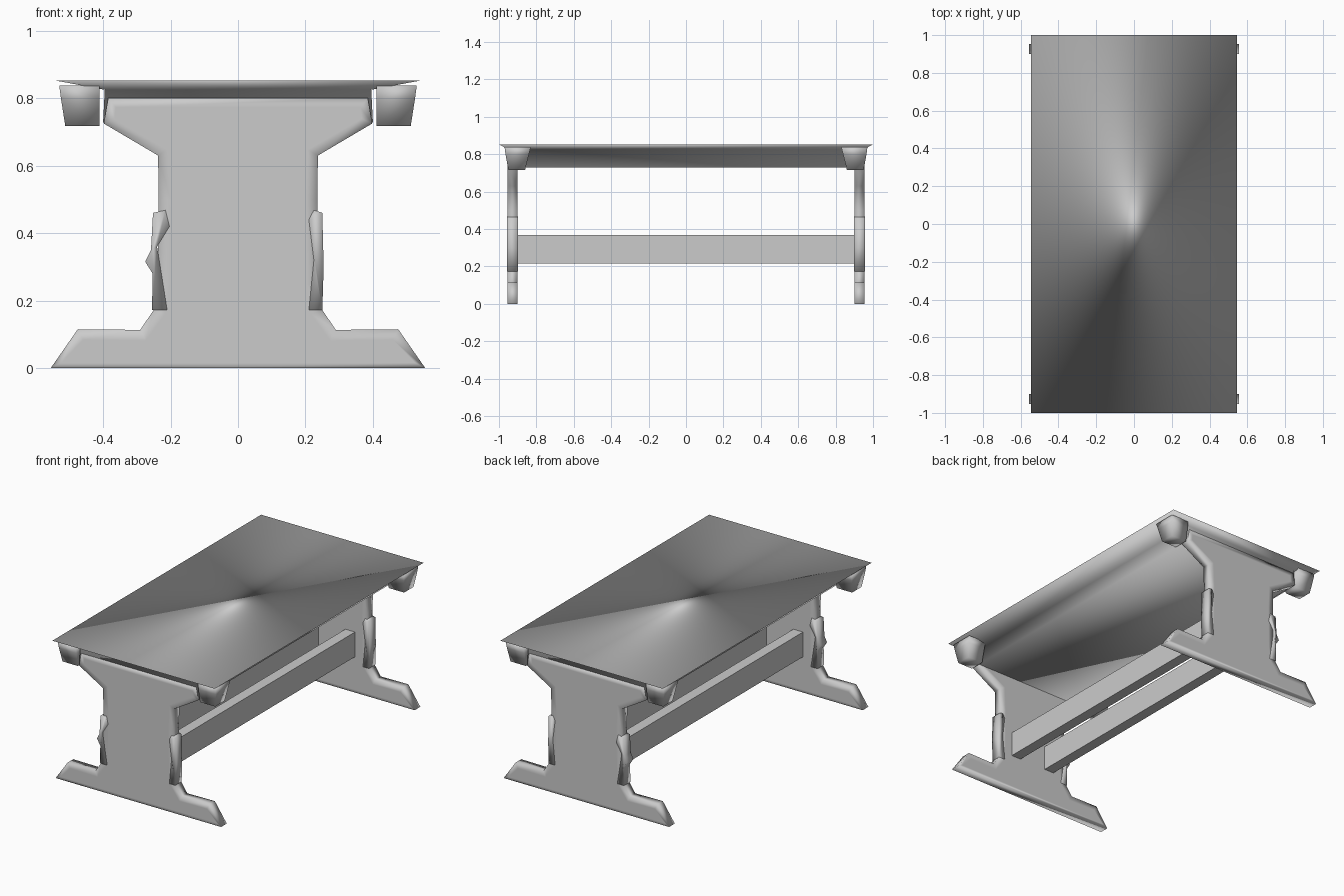
import bpy, bmesh

if "Cube" in bpy.data.objects:
    bpy.data.objects.remove(bpy.data.objects["Cube"])


def loft(name, rings, smooth=True, inset=0.0):
    """Skin a list of equal-length closed rings and cap both ends."""
    bm = bmesh.new()
    vs = [[bm.verts.new(p) for p in ring] for ring in rings]
    n = len(vs[0])
    for a, b in zip(vs, vs[1:]):
        for i in range(n):
            j = (i + 1) % n
            bm.faces.new((a[i], a[j], b[j], b[i]))
    caps = [bm.faces.new(vs[0]), bm.faces.new(vs[-1])]
    bmesh.ops.recalc_face_normals(bm, faces=bm.faces)
    if inset:  # keeps the middle of the caps flat, so only the rim shades round
        bmesh.ops.inset_individual(bm, faces=caps, thickness=inset)
    for f in bm.faces:
        f.smooth = smooth
    mesh = bpy.data.meshes.new(name)
    bm.to_mesh(mesh)
    bm.free()
    ob = bpy.data.objects.new(name, mesh)
    bpy.context.collection.objects.link(ob)
    return ob


def rect(x0, x1, y0, y1, z):
    return [(x0, y0, z), (x1, y0, z), (x1, y1, z), (x0, y1, z)]


def slab(name, outline, y0, y1, **kw):
    """Extrude an x-z outline along y."""
    return loft(name, [[(x, y, z) for x, z in outline] for y in (y0, y1)], **kw)


# knife-edged top whose underside slopes into the apron, all softly shaded
loft("table_top", [rect(-.545, .545, -1, 1, .853),
                   rect(-.395, .395, -.95, .95, .825),
                   rect(-.40, .40, -.948, .948, .728)])

# end panels: wide foot, waist and flared head
half = [(.555, .0), (.475, .115), (.29, .113), (.25, .172), (.238, .25),
        (.235, .50), (.237, .63), (.398, .725), (.385, .80)]
panel = half + [(-x, z) for x, z in reversed(half)]

# irregular edge strips
strip_r = [(.21, .172), (.25, .172), (.254, .30), (.25, .46), (.225, .468),
           (.21, .44), (.225, .32)]
strip_l = [(-.21, .172), (-.255, .172), (-.253, .28), (-.275, .315),
           (-.258, .35), (-.252, .46), (-.215, .468), (-.203, .42), (-.24, .36)]

for side, s in (("front", -1), ("back", 1)):
    slab(side + "_leg", panel, s * .90, s * .954, inset=.035)
    slab(side + "_strip_right", strip_r, s * .897, s * .958)
    slab(side + "_strip_left", strip_l, s * .897, s * .958)
    # tapered blocks under the four corners
    for label, m in (("left", -1), ("right", 1)):
        loft(f"{side}_corner_block_{label}",
             [rect(m * .41, m * .53, s * .83, s * .97, .838),
              rect(m * .41, m * .525, s * .84, s * .965, .80),
              rect(m * .41, m * .512, s * .86, s * .95, .717)])

# twin stretcher rails
for label, m in (("left", -1), ("right", 1)):
    loft("stretcher_" + label, [rect(m * .09, m * .155, -.905, .905, .217),
                                rect(m * .09, m * .155, -.905, .905, .367)],
         smooth=False)
